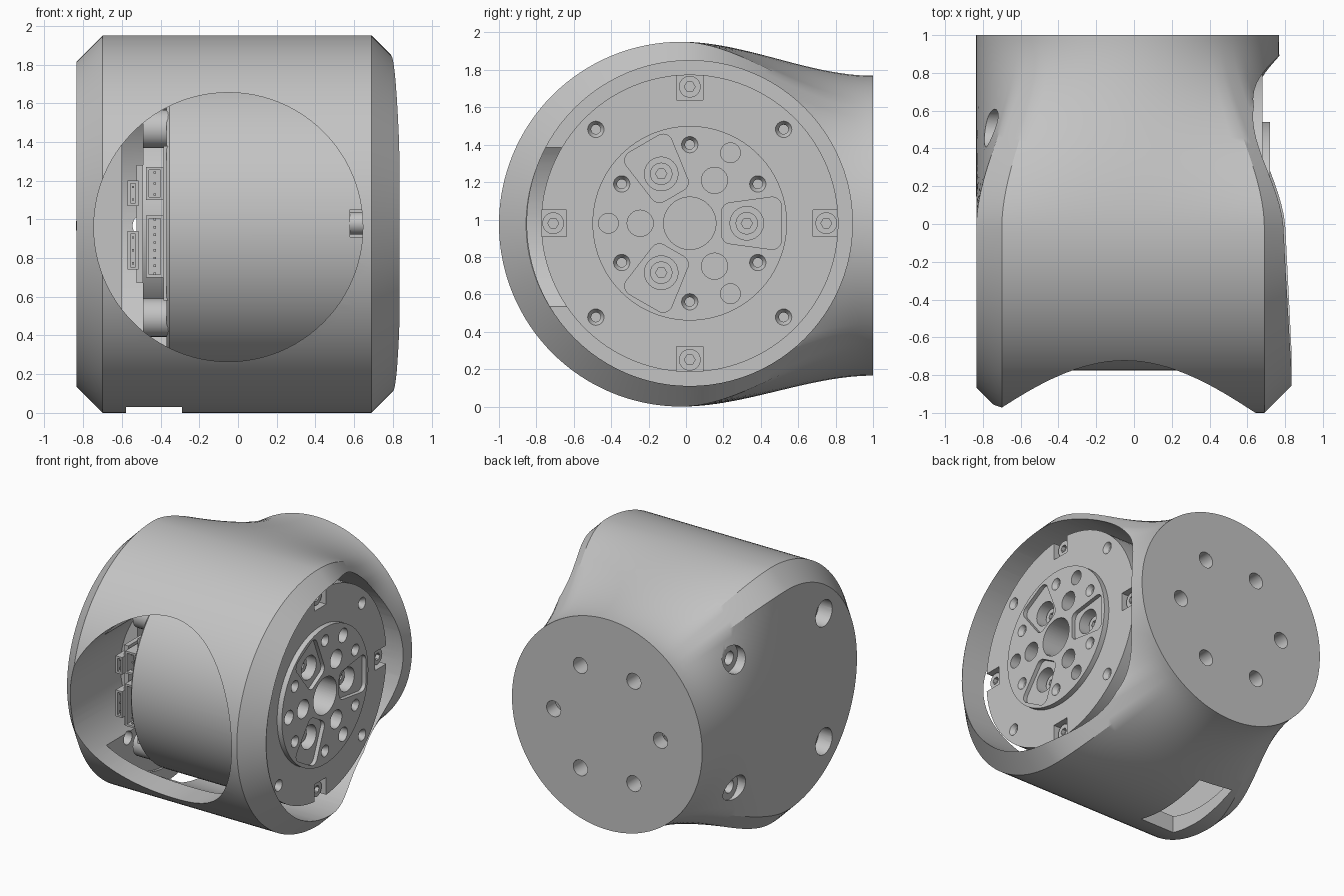
import bpy, bmesh
from math import sin, cos, pi, atan2, radians

if "Cube" in bpy.data.objects:
    bpy.data.objects.remove(bpy.data.objects["Cube"], do_unlink=True)

grey = bpy.data.materials.new("light grey")
grey.use_nodes = True
grey.diffuse_color = (0.55, 0.55, 0.55, 1)
grey.node_tree.nodes["Principled BSDF"].inputs["Base Color"].default_value = (0.55, 0.55, 0.55, 1)

MY, MZ = 0.02, 0.98      # motor axis
SY, SZ = -0.025, 0.975   # shell axis


def finish(bm, name):
    bmesh.ops.remove_doubles(bm, verts=bm.verts, dist=1e-5)
    bmesh.ops.recalc_face_normals(bm, faces=bm.faces)
    me = bpy.data.meshes.new(name)
    bm.to_mesh(me)
    bm.free()
    me.materials.append(grey)
    ob = bpy.data.objects.new(name, me)
    bpy.context.collection.objects.link(ob)
    return ob


def lathe(name, profile, y=MY, z=MZ, steps=24):
    """Turn an (x, radius) profile about the x direction through (y, z)."""
    bm = bmesh.new()
    vs = [bm.verts.new((x, y + r, z)) for x, r in profile]
    es = [bm.edges.new(p) for p in zip(vs, vs[1:])]
    bmesh.ops.spin(bm, geom=vs + es, cent=(0, y, z), axis=(1, 0, 0),
                   angle=2 * pi, steps=steps)
    return finish(bm, name)


def rod(name, x0, x1, r, y=MY, z=MZ, steps=24):
    return lathe(name, [(x0, 0), (x0, r), (x1, r), (x1, 0)], y, z, steps)


def prism(name, outline, lo, hi, place):
    """Extrude a 2D outline; place maps (a, b, depth) to a position."""
    bm = bmesh.new()
    rings = [[bm.verts.new(place(a, b, d)) for a, b in outline] for d in (lo, hi)]
    n = len(outline)
    for ring in rings:
        bm.faces.new(ring)
    for i in range(n):
        j = (i + 1) % n
        bm.faces.new((rings[0][i], rings[0][j], rings[1][j], rings[1][i]))
    return finish(bm, name)


def circle(r, n, ca=0, cb=0):
    return [(ca + r * cos(2 * pi * i / n), cb + r * sin(2 * pi * i / n)) for i in range(n)]


def y_rod(name, x, z, r, y0, y1, n=24):
    return prism(name, circle(r, n, x, z), y0, y1, lambda a, b, d: (a, d, b))


def box(name, x0, x1, y0, y1, z0, z1):
    return prism(name, [(x0, y0), (x1, y0), (x1, y1), (x0, y1)], z0, z1,
                 lambda a, b, d: (a, b, d))


def cut(target, cutters):
    for c in cutters:
        m = target.modifiers.new("cut", "BOOLEAN")
        m.operation, m.solver, m.object = "DIFFERENCE", "EXACT", c
        bpy.context.view_layer.objects.active = target
        bpy.ops.object.modifier_apply(modifier=m.name)
        bpy.data.objects.remove(c, do_unlink=True)


def polar(r, deg):
    return MY + r * cos(radians(deg)), MZ + r * sin(radians(deg))


# Shell: chamfered drum in front, lofted to a round flange at the back
corners = [(0.835, 0), (0.835, 0.83), (0.69, 0.975), (-0.70, 0.975), (-0.835, 0.84), (-0.835, 0)]
counts = [10, 4, 16, 4, 10]
half = []
for (xa, za), (xb, zb), n in zip(corners, corners[1:], counts):
    half += [(xa + (xb - xa) * i / n, za + (zb - za) * i / n) for i in range(n)]
half.append(corners[-1])
section = half + [(x, -z) for x, z in half[-2:0:-1]]

rings = []
for i in range(32, 0, -1):
    a = pi / 2 * i / 32
    rings.append([(x, SY - abs(z) * sin(a), SZ + z * cos(a)) for x, z in section])
for i in range(33):
    t = i / 32
    s = t * t * (3 - 2 * t)
    ring = []
    for x, z in section:
        a = atan2(z, x + 0.035)
        cx, cz = -0.035 + 0.802 * cos(a), 0.802 * sin(a) - 0.008
        ring.append((x + (cx - x) * s, SY + (1 - SY) * t, SZ + z + (cz - z) * s))
    rings.append(ring)

bm = bmesh.new()
vr = [[bm.verts.new(p) for p in ring] for ring in rings]
n = len(section)
for ra, rb in zip(vr, vr[1:]):
    for i in range(n):
        j = (i + 1) % n
        bm.faces.new((ra[i], ra[j], rb[j], rb[i]))
bm.faces.new(vr[-1])
bmesh.ops.remove_doubles(bm, verts=bm.verts, dist=1e-5)
bmesh.ops.dissolve_degenerate(bm, edges=bm.edges, dist=1e-5)
shell = finish(bm, "shell")

# Motor bore, front window, cable slot, mounting holes
cutters = [rod("bore", -0.6, 1.2, 0.87, steps=96),
           y_rod("window", -0.05, 0.96, 0.695, -1.3, -0.35, 96),
           box("slot", -0.58, -0.29, -0.27, 0.36, -0.2, 0.3)]
mounts = [polar(0.69, d) for d in (45, 135, 225, 315)]
for y, z in mounts:
    cutters.append(lathe("mount_hole", [(-1, 0), (-1, 0.1), (-0.72, 0.1), (-0.72, 0.05),
                                        (-0.5, 0.05), (-0.5, 0)], y, z))
for k in range(6):
    a = k * pi / 3
    cutters.append(y_rod("flange_hole", -0.035 + 0.45 * cos(a), 0.967 + 0.45 * sin(a),
                         0.06, 0.8, 1.1))
cut(shell, cutters)

# Motor body with raised output disc
motor = lathe("motor", [(-0.37, 0), (-0.37, 0.78), (-0.355, 0.795), (0.68, 0.795), (0.68, 0.52),
                        (0.72, 0.52), (0.72, 0)], steps=96)
cutters = [rod("hub_hole", 0.5, 0.8, 0.14, steps=48)]


def sunk(face, r, deg):
    y, z = polar(r, deg)
    return lathe("screw_hole", [(face - 0.12, 0), (face - 0.12, 0.025), (face - 0.03, 0.025),
                                (face + 0.002, 0.045), (face + 0.05, 0.045), (face + 0.05, 0)], y, z)


# Rounded pockets, plain holes and countersunk holes
pocket = []
for a, b, start in ((0.44, 0.09, 0), (0.22, 0.06, 90), (0.22, -0.06, 180), (0.44, -0.09, 270)):
    for k in range(7):
        t = radians(start + 15 * k)
        pocket.append((a + 0.05 * cos(t), b + 0.05 * sin(t)))
for d in (0, 120, 240):
    c, s = cos(radians(d)), sin(radians(d))
    cutters.append(prism("pocket", pocket, 0.69, 0.8,
                         lambda a, b, x: (x, MY + a * c - b * s, MZ + a * s + b * c)))
    cutters.append(rod("pocket_hole", 0.56, 0.8, 0.09, *polar(0.305, d)))
    cutters.append(rod("large_hole", 0.56, 0.8, 0.07, *polar(0.265, d + 60)))
    cutters.append(rod("small_hole", 0.56, 0.8, 0.053, *polar(0.435, d + 60)))
for k in range(6):
    cutters.append(sunk(0.72, 0.42, 30 + 60 * k))
for k in range(4):
    cutters.append(sunk(0.68, 0.71, 45 + 90 * k))
    # Open rim notches
    c, s = cos(k * pi / 2), sin(k * pi / 2)
    cutters.append(prism("notch", [(0.66, -0.07), (0.9, -0.07), (0.9, 0.07), (0.66, 0.07)], 0.58, 0.8,
                         lambda a, b, x: (x, MY + a * c - b * s, MZ + a * s + b * c)))
cut(motor, cutters)


# Socket-head bolts
def bolt(name, x0, x1, r, y, z):
    head = rod(name, x0, x1, r, y, z)
    cut(head, [rod("socket", x1 - 0.03, x1 + 0.05, r * 0.5, y, z, 6)])
    return head


smooth = [shell, motor]
for k in range(4):
    smooth.append(bolt("rim_bolt", 0.57, 0.65, 0.058, *polar(0.73, 90 * k)))
for d in (0, 120, 240):
    smooth.append(bolt("disc_bolt", 0.55, 0.63, 0.06, *polar(0.305, d)))

# Rear cover, mounting posts and circuit board behind the motor
smooth.append(rod("rear_cover", -0.49, -0.36, 0.56, steps=64))
for y, z in mounts:
    smooth.append(rod("mount_post", -0.49, -0.36, 0.1, y, z))
box("rear_plate", -0.385, -0.36, -0.66, 0.6, 0.58, 1.38)
box("circuit_board", -0.525, -0.49, -0.62, 0.5, 0.67, 1.28)


# Connectors: open-fronted housings with pins
def connector(x0, x1, z0, z1, y0, pins):
    body = box("connector", x0, x1, y0, y0 + 0.2, z0, z1)
    w = 0.015
    cut(body, [box("opening", x0 + w, x1 - w, y0 - 0.1, y0 + 0.08, z0 + w, z1 - w)])
    xm = (x0 + x1) / 2
    for k in range(pins):
        z = z0 + (z1 - z0) * (k + 0.5) / pins
        box("pin", xm - 0.006, xm + 0.006, y0 + 0.02, y0 + 0.1, z - 0.006, z + 0.006)


connector(-0.475, -0.385, 1.10, 1.27, -0.68, 3)
connector(-0.475, -0.385, 0.70, 1.02, -0.68, 8)
connector(-0.57, -0.515, 1.07, 1.20, -0.66, 2)
connector(-0.57, -0.515, 0.74, 0.94, -0.66, 3)

# Smooth the turned and lofted parts, keeping edges crisp
bpy.ops.object.select_all(action="DESELECT")
for ob in smooth:
    ob.select_set(True)
bpy.context.view_layer.objects.active = shell
bpy.ops.object.shade_smooth_by_angle(angle=radians(28))
